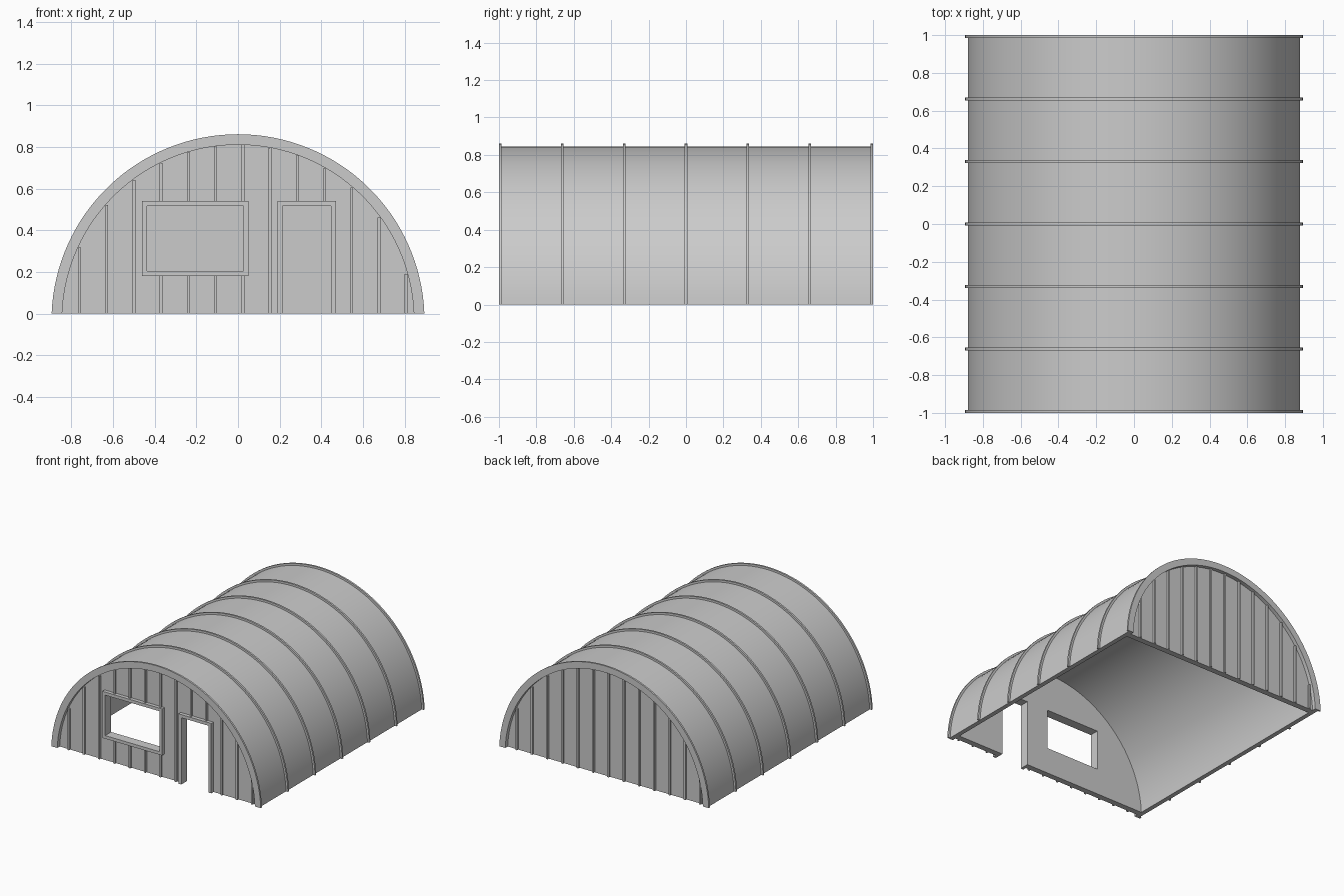
import bpy, bmesh, math
from mathutils import Matrix

if "Cube" in bpy.data.objects:
    bpy.data.objects.remove(bpy.data.objects["Cube"])

CENTRE_Z = -0.034          # arch centre sits just below the ground
R_IN, R_SHELL, R_RIB = 0.845, 0.88, 0.8955
WALL_FRONT, WALL_BACK = 0.97, 0.925
WINDOW = (-0.46, 0.05, 0.18, 0.54)
DOOR = (0.19, 0.47, 0.0, 0.54)
FRAME = 0.024

grey = bpy.data.materials.new("plain_grey")
grey.use_nodes = True
grey.diffuse_color = (0.6, 0.6, 0.6, 1)
grey.node_tree.nodes["Principled BSDF"].inputs["Base Color"].default_value = (0.6, 0.6, 0.6, 1)


def arch(r, segments=64):
    """Points along the arch from the +x foot to the -x foot."""
    a = math.asin(-CENTRE_Z / r)
    steps = [a + (math.pi - 2 * a) * i / segments for i in range(segments + 1)]
    return [(r * math.cos(t), CENTRE_Z + r * math.sin(t)) for t in steps]


def rect(x0, x1, z0, z1):
    return [(x0, z0), (x1, z0), (x1, z1), (x0, z1)]


def plate(name, loops, y0, y1):
    """Fill the xz outline (later loops are holes) and extrude it from y0 to y1."""
    curve = bpy.data.curves.new(name, 'CURVE')
    curve.dimensions, curve.fill_mode = '2D', 'BOTH'
    curve.extrude = abs(y1 - y0) / 2
    for loop in loops:
        spline = curve.splines.new('POLY')
        spline.points.add(len(loop) - 1)
        for point, (x, z) in zip(spline.points, loop):
            point.co = (x, z, 0, 1)
        spline.use_cyclic_u = True
    helper = bpy.data.objects.new(name + "_outline", curve)
    mesh = bpy.data.meshes.new_from_object(helper)
    bpy.data.objects.remove(helper)
    mesh.name = name
    mesh.transform(Matrix.Translation((0, (y0 + y1) / 2, 0)) @ Matrix.Rotation(math.pi / 2, 4, 'X'))
    bm = bmesh.new()
    bm.from_mesh(mesh)
    bmesh.ops.remove_doubles(bm, verts=bm.verts, dist=0.0001)
    bmesh.ops.recalc_face_normals(bm, faces=bm.faces)
    bm.to_mesh(mesh)
    bm.free()
    mesh.materials.clear()
    mesh.materials.append(grey)
    obj = bpy.data.objects.new(name, mesh)
    bpy.context.collection.objects.link(obj)
    bpy.ops.object.select_all(action='DESELECT')
    obj.select_set(True)
    bpy.context.view_layer.objects.active = obj
    bpy.ops.object.shade_smooth_by_angle(angle=math.radians(30))
    return obj


def band(r_out, r_in):
    return [arch(r_out) + arch(r_in)[::-1]]


# Roof shell and its seven ribs
plate("roof_shell", band(R_SHELL, R_IN), -0.99, 0.99)
for i in range(7):
    y = (i - 3) * 0.331
    plate(f"roof_rib_{i + 1}", band(R_RIB, R_IN), y - 0.007, y + 0.007)

# End walls
x0, x1, _, top = DOOR
doorway = [(x0 + FRAME, 0), (x0 + FRAME, top - FRAME), (x1 - FRAME, top - FRAME), (x1 - FRAME, 0)]
wx0, wx1, wz0, wz1 = WINDOW
opening = rect(wx0 + FRAME, wx1 - FRAME, wz0 + FRAME, wz1 - FRAME)
plate("front_wall", [arch(R_IN + 0.001) + doorway, opening], -WALL_FRONT, -WALL_BACK)
plate("back_wall", [arch(R_IN + 0.001)], WALL_BACK, WALL_FRONT)

# Raised frames around the openings
plate("window_frame", [rect(*WINDOW), opening], -0.998, -WALL_FRONT)
surround = [(x0, 0), *doorway, (x1, 0), (x1, top), (x0, top)]
plate("door_frame", [surround], -0.998, -WALL_FRONT)

# Battens: the back wall repeats the front turned half round
for i in range(13):
    x = -0.761 + i * 0.1307
    height = CENTRE_Z + math.sqrt(R_IN ** 2 - (abs(x) + 0.007) ** 2)
    spans = [(0, height)]
    if wx0 < x < wx1:
        spans = [(0, wz0), (wz1, height)]
    elif x0 < x < x1:
        spans = [(top, height)]
    for n, (z0, z1) in enumerate(spans):
        plate(f"front_batten_{i + 1}_{n + 1}", [rect(x - 0.007, x + 0.007, z0, z1)], -0.985, -WALL_FRONT)
    plate(f"back_batten_{i + 1}", [rect(-x - 0.007, -x + 0.007, 0, height)], WALL_FRONT, 0.985)
